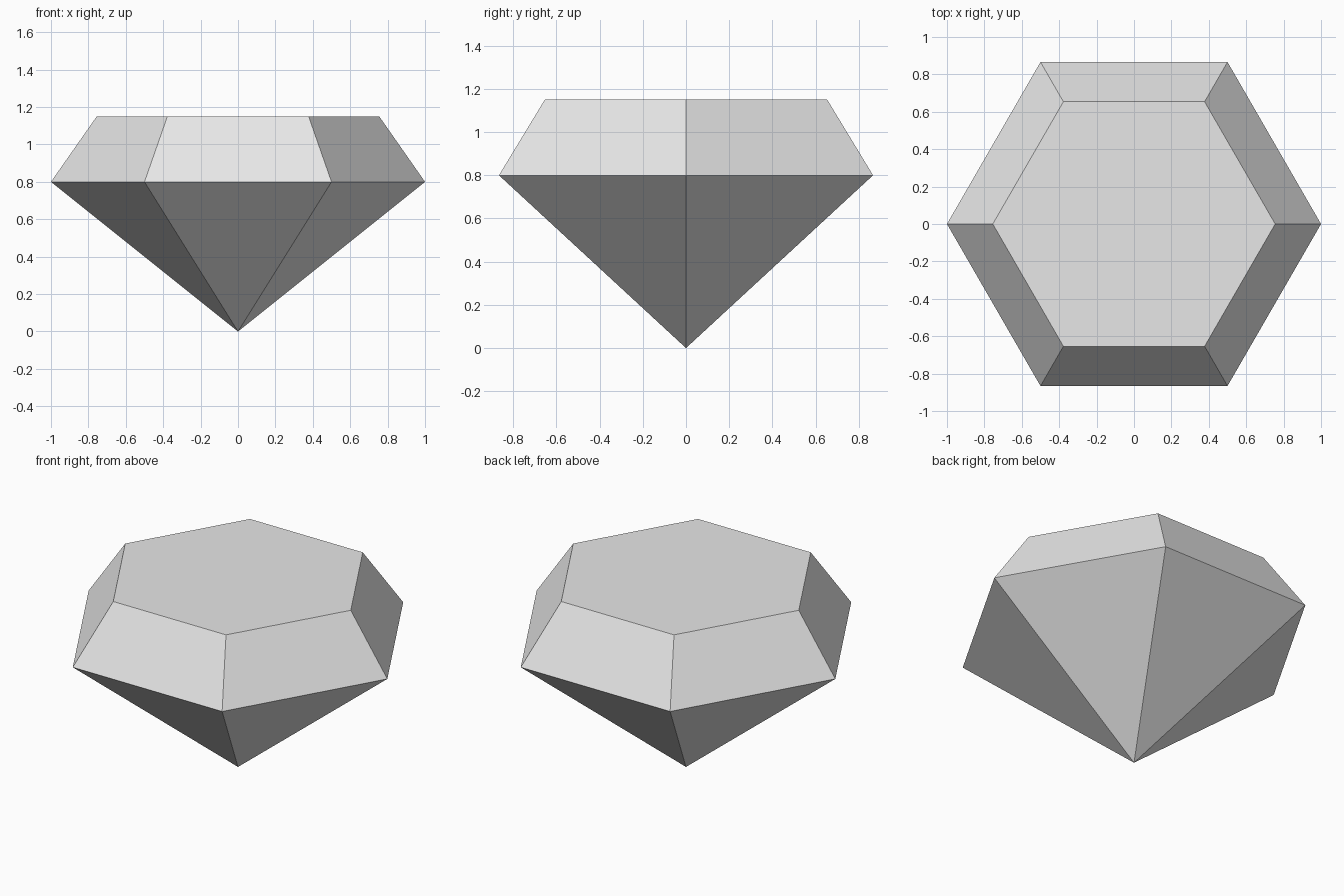
import bpy
import bmesh
from math import cos, sin, tau

cube = bpy.data.objects.get("Cube")
if cube:
    bpy.data.objects.remove(cube, do_unlink=True)

SIDES = 6
GIRDLE_RADIUS, GIRDLE_Z = 1.0, 0.80
TABLE_RADIUS, TABLE_Z = 0.755, 1.15

# Single pale grey material
grey = bpy.data.materials.new("pale_grey")
grey.use_nodes = True
colour = (0.8, 0.8, 0.8, 1.0)
grey.diffuse_color = colour
grey.node_tree.nodes["Principled BSDF"].inputs["Base Color"].default_value = colour


def ring(bm, radius, z):
    """Hexagonal ring of vertices with corners on the x axis."""
    angles = [tau * i / SIDES for i in range(SIDES)]
    return [bm.verts.new((radius * cos(a), radius * sin(a), z)) for a in angles]


bm = bmesh.new()
point = bm.verts.new((0, 0, 0))
girdle = ring(bm, GIRDLE_RADIUS, GIRDLE_Z)
table = ring(bm, TABLE_RADIUS, TABLE_Z)

# Lower point facets and upper crown facets
for i in range(SIDES):
    j = (i + 1) % SIDES
    bm.faces.new((point, girdle[j], girdle[i]))
    bm.faces.new((girdle[i], girdle[j], table[j], table[i]))

# Flat top facet
bm.faces.new(table)
bmesh.ops.recalc_face_normals(bm, faces=bm.faces)

mesh = bpy.data.meshes.new("cut_gem")
bm.to_mesh(mesh)
bm.free()
mesh.materials.append(grey)
gem = bpy.data.objects.new("cut_gem", mesh)
bpy.context.collection.objects.link(gem)
